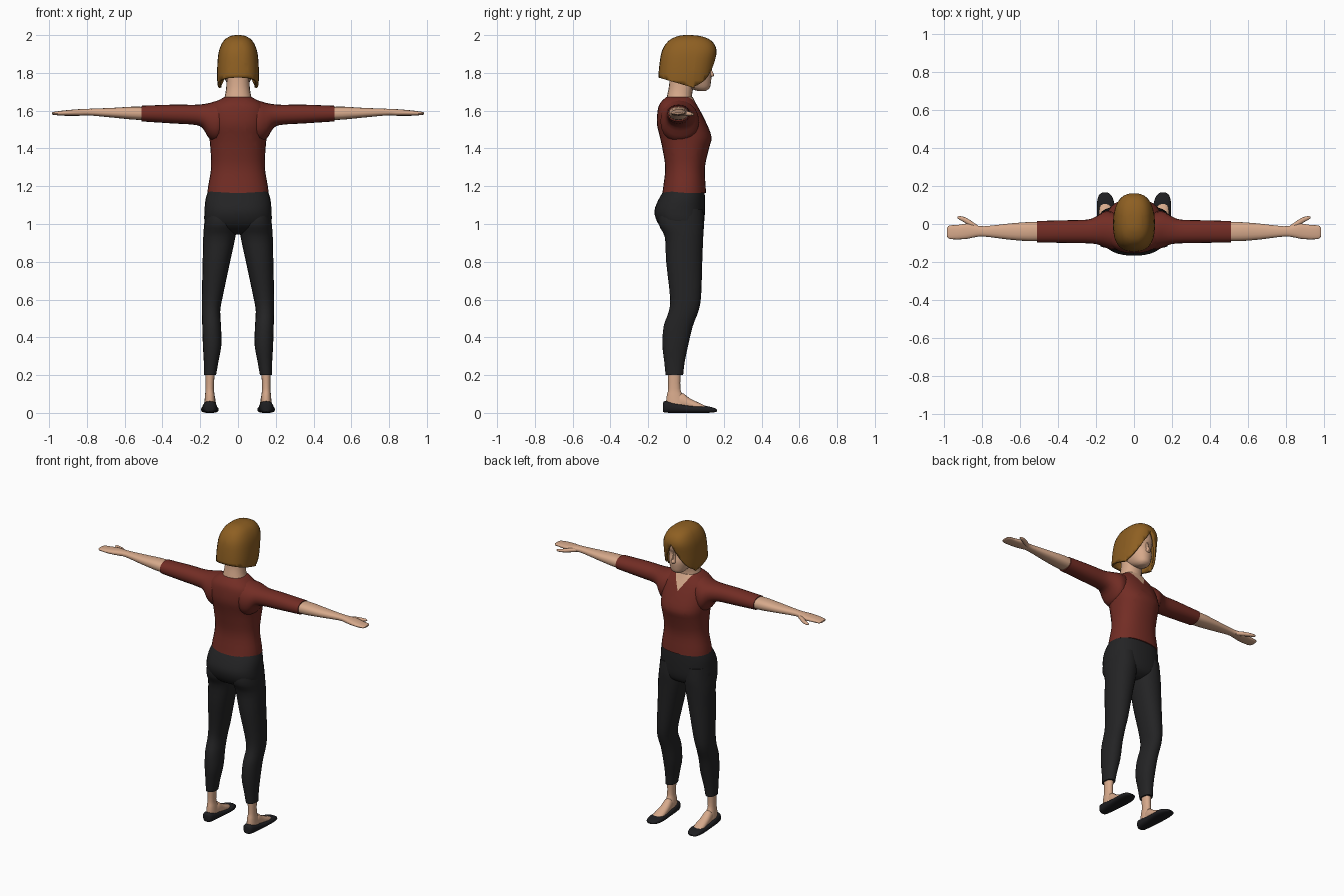
import bpy, bmesh, math
from mathutils import Vector

cube = bpy.data.objects.get("Cube")
if cube:
    bpy.data.objects.remove(cube, do_unlink=True)


def material(name, colour):
    mat = bpy.data.materials.new(name)
    mat.use_nodes = True
    rgba = (*colour, 1)
    mat.diffuse_color = rgba
    node = next(n for n in mat.node_tree.nodes if n.type == 'BSDF_PRINCIPLED')
    node.inputs["Base Color"].default_value = rgba
    node.inputs["Roughness"].default_value = .8
    return mat


skin = material("skin", (.68, .40, .26))
shirt_red = material("shirt red", (.17, .026, .018))
trouser_black = material("trouser black", (.017, .017, .018))
shoe_black = material("shoe black", (.013, .013, .015))
hair_brown = material("hair brown", (.27, .115, .016))
parts = []


def spline(p, q, r, s, t):
    """Catmull-Rom blend of four rings."""
    return [b + t / 2 * (c - a + t * (2*a - 5*b + 4*c - d + t * (3*(b - c) + d - a)))
            for a, b, c, d in zip(p, q, r, s)]


def loft_mesh(axis, rings, side=1, sides=20, steps=3, power=2.2):
    """Skin oval rings (position, low a, high a, low b, high b) along an axis."""
    bm = bmesh.new()
    last = len(rings) - 1
    path = [spline(rings[max(i - 1, 0)], rings[i], rings[i + 1],
                   rings[min(i + 2, last)], k / steps)
            for i in range(last) for k in range(steps)] + [rings[-1]]
    loops = []
    for pos, a0, a1, b0, b1 in path:
        loop = []
        for k in range(sides):
            ang = math.tau * k / sides
            c, s = math.cos(ang), math.sin(ang)
            a = (a0 + a1) / 2 + (a1 - a0) / 2 * math.copysign(abs(c) ** (2 / power), c)
            b = (b0 + b1) / 2 + (b1 - b0) / 2 * math.copysign(abs(s) ** (2 / power), s)
            x, y, z = {'x': (pos, a, b), 'y': (a, pos, b), 'z': (a, b, pos)}[axis]
            loop.append(bm.verts.new((side * x, y, z)))
        loops.append(loop)
    for low, high in zip(loops, loops[1:]):
        for k in range(sides):
            j = (k + 1) % sides
            bm.faces.new((low[k], low[j], high[j], high[k]))
    bm.faces.new(loops[0])
    bm.faces.new(loops[-1])
    bmesh.ops.recalc_face_normals(bm, faces=bm.faces)
    return bm


def finish(name, bm, *mats):
    mesh = bpy.data.meshes.new(name)
    bm.to_mesh(mesh)
    bm.free()
    for mat in mats:
        mesh.materials.append(mat)
    obj = bpy.data.objects.new(name, mesh)
    bpy.context.scene.collection.objects.link(obj)
    parts.append(obj)
    return obj


def loft(name, mat, axis, rings, **options):
    return finish(name, loft_mesh(axis, rings, **options), mat)


def cut(bm, point, normal, **options):
    bmesh.ops.bisect_plane(bm, geom=bm.verts[:] + bm.edges[:] + bm.faces[:],
                           plane_co=point, plane_no=Vector(normal).normalized(), **options)


def wide(z, half, back, front):
    return (z, -half, half, back, front)


# Shirt body with a V neckline cut into the chest
torso = loft_mesh('z', [
    wide(1.165, .162, -.125, .106), wide(1.2, .158, -.12, .104), wide(1.3, .142, -.11, .1),
    wide(1.4, .146, -.125, .122), wide(1.46, .152, -.138, .135), wide(1.53, .16, -.154, .11),
    wide(1.6, .155, -.15, .075), wide(1.64, .125, -.137, .052), wide(1.672, .072, -.105, .036)],
    sides=28, power=2.3)
NECK_LOW, NECK_SLOPE = 1.575, .62
for sx in (1, -1):
    cut(torso, (0, 0, NECK_LOW), (sx, 0, -NECK_SLOPE))
cut(torso, (0, -.03, 0), (0, 1, 0))
for face in torso.faces:
    mid = face.calc_center_median()
    face.material_index = int(mid.y > -.03 and abs(mid.x) < NECK_SLOPE * (mid.z - NECK_LOW))
finish("shirt_body", torso, shirt_red, skin)

# Trouser seat
loft("trouser_seat", trouser_black, 'z', [
    wide(1.18, .157, -.115, .098), wide(1.13, .172, -.145, .1), wide(1.07, .177, -.167, .1),
    wide(1.01, .176, -.152, .096), wide(.97, .14, -.115, .08), wide(.945, .05, -.06, .04)],
    sides=28, power=2.4)

# Neck and head
loft("neck", skin, 'z', [
    wide(1.63, .085, -.11, .035), wide(1.68, .069, -.1, .032),
    wide(1.73, .062, -.09, .04), wide(1.8, .06, -.085, .05)])
loft("head", skin, 'z', [
    wide(1.705, .025, .06, .105), wide(1.72, .045, .01, .125), wide(1.75, .062, -.05, .132),
    wide(1.79, .076, -.1, .134), wide(1.835, .083, -.115, .122), wide(1.87, .084, -.115, .135),
    wide(1.92, .078, -.1, .125), wide(1.96, .04, -.05, .07)], sides=24)
loft("nose", skin, 'z', [
    wide(1.778, .008, .12, .134), wide(1.787, .015, .115, .15),
    wide(1.81, .01, .11, .14), wide(1.85, .007, .11, .128)], sides=10)

# Bobbed hair, trimmed along the bottom and opened over the face
hair = loft_mesh('z', [
    wide(1.67, .1, -.143, .108), wide(1.76, .11, -.147, .134), wide(1.85, .109, -.14, .152),
    wide(1.92, .1, -.126, .162), wide(1.97, .076, -.092, .135), wide(1.994, .042, -.045, .08),
    wide(2, .012, -.01, .03)], sides=28, power=2.5)
cut(hair, (0, -.145, 1.775), (0, -.29, -1), clear_outer=True)
APEX, SPREAD, BROW = 1.915, .55, .045
for sx in (1, -1):
    cut(hair, (0, 0, APEX), (sx, 0, SPREAD))
cut(hair, (0, BROW, 0), (0, 1, 0))
opening = [f for f in hair.faces
           if f.calc_center_median().y > BROW
           and abs(f.calc_center_median().x) < SPREAD * (APEX - f.calc_center_median().z)]
bmesh.ops.delete(hair, geom=opening, context='FACES')
bob = finish("hair", hair, hair_brown)
shell = bob.modifiers.new("thickness", 'SOLIDIFY')
shell.thickness = .014
shell.offset = -1

for side, label in ((1, "left"), (-1, "right")):
    # Sleeve flaring into the shoulder
    loft(label + "_sleeve", shirt_red, 'x', [
        (.05, -.1, .03, 1.5, 1.66), (.1, -.135, .06, 1.44, 1.655), (.15, -.125, .068, 1.45, 1.641),
        (.19, -.108, .045, 1.51, 1.634), (.24, -.102, .024, 1.526, 1.631),
        (.34, -.1, .02, 1.532, 1.632), (.51, -.097, .016, 1.543, 1.626)], side=side)
    # Forearm and flat hand
    loft(label + "_forearm_and_hand", skin, 'x', [
        (.49, -.09, .01, 1.55, 1.62), (.56, -.09, .01, 1.553, 1.621), (.66, -.082, .002, 1.563, 1.615),
        (.79, -.066, -.012, 1.575, 1.61), (.84, -.07, -.005, 1.573, 1.608),
        (.88, -.078, .002, 1.573, 1.605), (.93, -.081, -.005, 1.574, 1.6),
        (.972, -.078, -.008, 1.577, 1.594), (.985, -.066, -.02, 1.581, 1.59)],
        side=side, power=2.4)
    loft(label + "_thumb", skin, 'x', [
        (.82, -.035, -.01, 1.575, 1.6), (.86, -.015, .018, 1.573, 1.598),
        (.89, .006, .035, 1.572, 1.593), (.918, .022, .042, 1.573, 1.589),
        (.93, .029, .039, 1.577, 1.585)], side=side, sides=12)
    # Trouser leg
    loft(label + "_trouser_leg", trouser_black, 'z', [
        (1.08, .01, .17, -.14, .09), (1, .006, .179, -.145, .095), (.93, .014, .184, -.112, .091),
        (.8, .042, .187, -.105, .086), (.62, .08, .191, -.085, .08), (.54, .094, .191, -.09, .066),
        (.46, .09, .189, -.118, .036), (.36, .088, .186, -.125, .012),
        (.27, .104, .181, -.115, -.007), (.2, .116, .18, -.108, -.015)], side=side)
    # Ankle, bare instep and flat shoe
    loft(label + "_ankle", skin, 'z', [
        (.22, .123, .173, -.096, -.028), (.13, .128, .172, -.094, -.03),
        (.09, .123, .175, -.102, -.015), (.03, .118, .18, -.108, .01)], side=side, sides=16)
    loft(label + "_instep", skin, 'y', [
        (-.09, .128, .17, .02, .06), (-.03, .12, .176, .015, .107), (.02, .116, .18, .015, .077),
        (.07, .114, .184, .012, .053), (.11, .125, .18, .012, .034)], side=side, sides=16)
    loft(label + "_shoe", shoe_black, 'y', [
        (-.123, .135, .163, .008, .05), (-.112, .119, .18, .002, .062), (-.07, .112, .187, 0, .056),
        (0, .108, .191, 0, .042), (.06, .103, .195, 0, .037), (.11, .104, .195, 0, .036),
        (.15, .119, .186, .003, .026), (.165, .138, .168, .008, .016)],
        side=side, power=2.8)

# Smooth shading with crisp hems
bpy.ops.object.select_all(action='DESELECT')
for obj in parts:
    obj.select_set(True)
bpy.context.view_layer.objects.active = parts[0]
bpy.ops.object.shade_smooth_by_angle(angle=math.radians(40))
